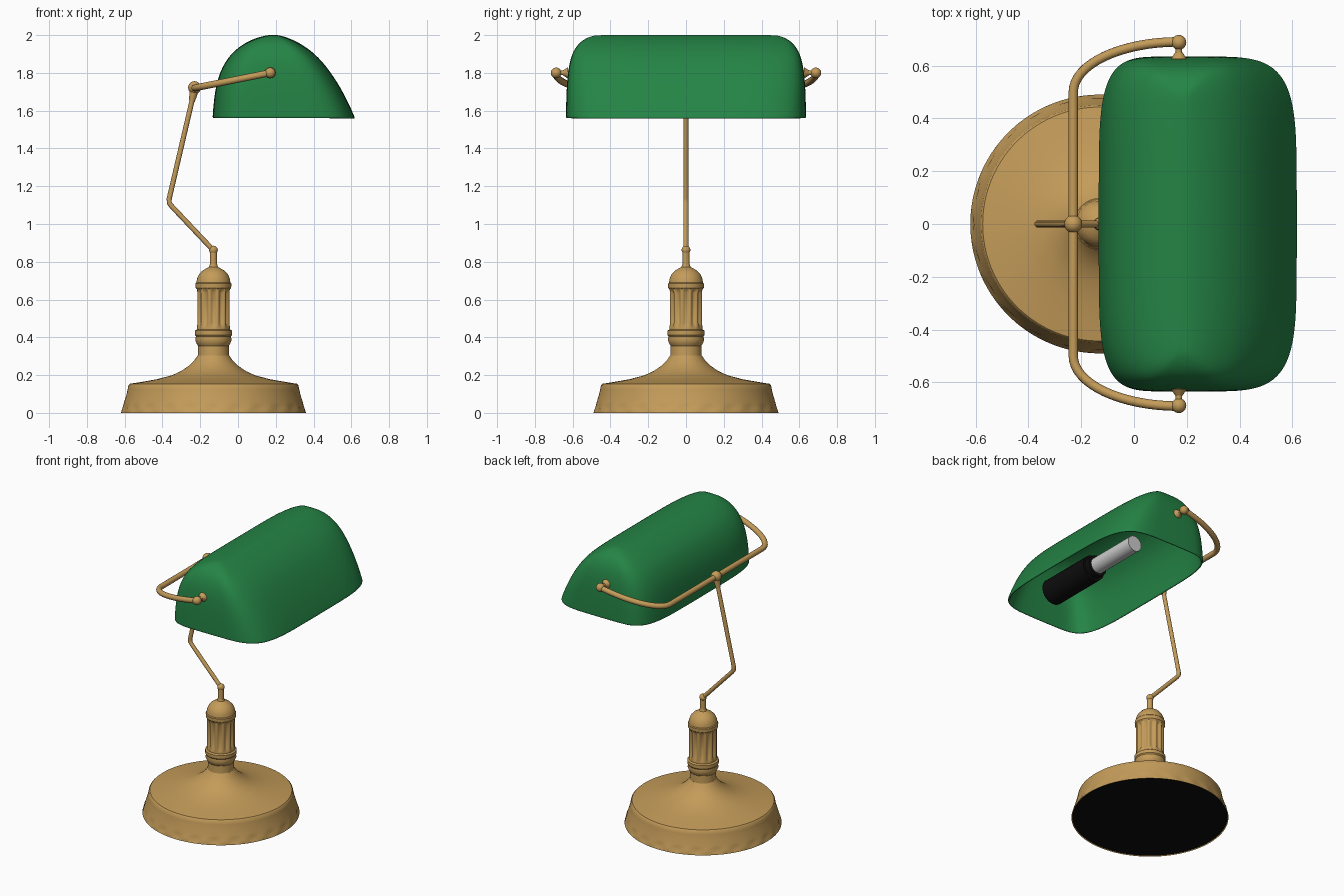
import bpy, bmesh, math
from mathutils import Vector

if "Cube" in bpy.data.objects:
    bpy.data.objects.remove(bpy.data.objects["Cube"])

AX = -0.13            # x of the base axis
PX, PZ = 0.17, 1.80   # shade pivot


def material(name, rgb):
    m = bpy.data.materials.new(name)
    m.diffuse_color = (*rgb, 1)
    m.use_nodes = True
    m.node_tree.nodes["Principled BSDF"].inputs["Base Color"].default_value = m.diffuse_color
    return m


BRASS = material("brass", (0.55, 0.33, 0.10))
GREEN = material("green_glass", (0.018, 0.23, 0.06))
BLACK = material("black", (0.004, 0.004, 0.004))


def finish(ob, mat, angle=35):
    if mat:
        ob.data.materials.append(mat)
    bpy.ops.object.select_all(action='DESELECT')
    ob.select_set(True)
    bpy.context.view_layer.objects.active = ob
    bpy.ops.object.shade_smooth_by_angle(angle=math.radians(angle))
    return ob


def mesh_object(name, verts, faces):
    me = bpy.data.meshes.new(name)
    me.from_pydata(verts, [], faces)
    ob = bpy.data.objects.new(name, me)
    bpy.context.collection.objects.link(ob)
    return ob


def skin(rows, n):
    # quads between stacked rings of n points
    return [(r * n + i, r * n + (i + 1) % n, (r + 1) * n + (i + 1) % n, (r + 1) * n + i)
            for r in range(rows - 1) for i in range(n)]


def lathe(name, profile, mat, n=144):
    # profile rows: radius, height, ripple depth, ripple count
    verts = []
    for r, z, depth, count in profile:
        for i in range(n):
            a = 2 * math.pi * i / n
            rr = r - depth * (0.5 + 0.5 * math.cos(count * a)) if depth else r
            verts.append((AX + rr * math.cos(a), rr * math.sin(a), z))
    faces = skin(len(profile), n)
    faces.append(tuple(range((len(profile) - 1) * n, len(profile) * n)))
    return finish(mesh_object(name, verts, faces), mat)


def tube(name, pts, radius, mat):
    cu = bpy.data.curves.new(name, 'CURVE')
    cu.dimensions = '3D'
    cu.bevel_depth = radius
    cu.bevel_resolution = 4
    cu.use_fill_caps = True
    sp = cu.splines.new('POLY')
    sp.points.add(len(pts) - 1)
    for p, co in zip(sp.points, pts):
        p.co = (*co, 1)
    ob = bpy.data.objects.new(name, cu)
    bpy.context.collection.objects.link(ob)
    bpy.ops.object.select_all(action='DESELECT')
    ob.select_set(True)
    bpy.context.view_layer.objects.active = ob
    bpy.ops.object.convert(target='MESH')
    return finish(bpy.context.object, mat, 50)


def ball(name, loc, r, mat):
    bpy.ops.mesh.primitive_uv_sphere_add(segments=24, ring_count=14, radius=r, location=loc)
    bpy.context.object.name = name
    return finish(bpy.context.object, mat)


def rod(name, a, b, r1, r2, mat):
    a, b = Vector(a), Vector(b)
    bpy.ops.mesh.primitive_cone_add(vertices=32, radius1=r1, radius2=r2, depth=(b - a).length,
                                    location=(a + b) / 2)
    ob = bpy.context.object
    ob.name = name
    ob.rotation_euler = (b - a).to_track_quat('Z', 'Y').to_euler()
    return finish(ob, mat)


# Base: scalloped skirt and sweeping top
lathe("base", [(0.49, 0, 0, 0), (0.489, 0.012, 0.004, 24), (0.486, 0.025, 0.009, 24),
               (0.479, 0.04, 0.002, 24), (0.472, 0.06, 0, 0), (0.461, 0.095, 0, 0),
               (0.454, 0.125, 0, 0), (0.45, 0.147, 0, 0), (0.443, 0.154, 0, 0),
               (0.38, 0.164, 0, 0), (0.30, 0.178, 0, 0), (0.22, 0.199, 0, 0),
               (0.17, 0.222, 0, 0), (0.13, 0.25, 0, 0), (0.10, 0.28, 0, 0),
               (0.083, 0.305, 0, 0)], BRASS)
lathe("base_underside", [(0.484, 0.004, 0, 0), (0.47, 0.006, 0, 0)], BLACK)
bpy.context.object.data.flip_normals()

# Column: collar, fluted shaft, domed cap
lathe("column", [(0.083, 0.30, 0, 0), (0.081, 0.355, 0, 0), (0.088, 0.365, 0, 0),
                 (0.096, 0.385, 0, 0), (0.093, 0.405, 0, 0), (0.098, 0.412, 0, 0),
                 (0.098, 0.435, 0, 0), (0.088, 0.442, 0, 0), (0.088, 0.455, 0, 0),
                 (0.088, 0.475, 0.014, 12), (0.088, 0.635, 0.014, 12),
                 (0.088, 0.655, 0, 0), (0.094, 0.662, 0, 0), (0.095, 0.685, 0, 0),
                 (0.09, 0.69, 0, 0), (0.087, 0.71, 0, 0), (0.077, 0.733, 0, 0),
                 (0.06, 0.752, 0, 0), (0.038, 0.765, 0, 0), (0.024, 0.772, 0, 0),
                 (0.02, 0.785, 0, 0)], BRASS)

# Bent arm with joints
rod("arm_socket", (AX, 0, 0.76), (AX, 0, 0.86), 0.02, 0.018, BRASS)
ball("arm_joint", (AX, 0, 0.862), 0.023, BRASS)
tube("arm", [(AX, 0, 0.86), (-0.352, 0, 1.095), (-0.364, 0, 1.112), (-0.364, 0, 1.135),
             (-0.23, 0, 1.71)], 0.0135, BRASS)
rod("arm_ferrule", (-0.244, 0, 1.65), (-0.232, 0, 1.71), 0.016, 0.024, BRASS)
ball("yoke_hub", (-0.23, 0, 1.722), 0.034, BRASS)

# Yoke: bowed rod around both ends of the shade
half = [(PX - 0.40 * math.cos(t), 0.5 + 0.19 * math.sin(t))
        for t in (k * math.pi / 32 for k in range(17))]
path = [(x, -y) for x, y in reversed(half)] + half
tube("yoke", [(x, y, 1.72 + (x + 0.23) * 0.2) for x, y in path], 0.018, BRASS)
for side, s in (("left", -1), ("right", 1)):
    ball("yoke_knob_" + side, (PX, 0.688 * s, PZ), 0.028, BRASS)
    rod("shade_pin_" + side, (PX, 0.60 * s, PZ), (PX, 0.69 * s, PZ), 0.012, 0.012, BRASS)
    rod("shade_washer_" + side, (PX, 0.625 * s, PZ), (PX, 0.65 * s, PZ), 0.03, 0.014, BRASS)

# Shade: stacked superellipse rings (z, x min, x max, y half)
RINGS = [(1.56, -0.135, 0.62, 0.636), (1.575, -0.134, 0.614, 0.636), (1.63, -0.13, 0.59, 0.635),
         (1.70, -0.122, 0.555, 0.633), (1.78, -0.105, 0.507, 0.628), (1.85, -0.073, 0.455, 0.618),
         (1.905, -0.033, 0.402, 0.602), (1.95, 0.022, 0.34, 0.575), (1.982, 0.085, 0.277, 0.535),
         (1.998, 0.145, 0.225, 0.49), (2.001, 0.175, 0.20, 0.46)]
N, E = 56, 2 / 5


def spow(v):
    return math.copysign(abs(v) ** E, v) if abs(v) > 1e-9 else 0.0


verts = []
for z, x0, x1, yh in RINGS:
    for i in range(N):
        a = 2 * math.pi * i / N
        c, s = spow(math.cos(a)), spow(math.sin(a))
        verts.append((0.187 + c * ((x1 - 0.187) if c > 0 else (0.187 - x0)), s * yh, z))
faces = skin(len(RINGS), N)
top = (len(RINGS) - 1) * N
for i in range(N // 2):
    f = [top + i, top + i + 1, top + (N - i - 1) % N, top + (N - i) % N]
    faces.append(tuple(dict.fromkeys(f)))
shade = mesh_object("shade", verts, faces)
sol = shade.modifiers.new("thickness", 'SOLIDIFY')
sol.thickness = 0.014
sol.offset = -1
sol.edge_crease_rim = 0.8
sub = shade.modifiers.new("smooth", 'SUBSURF')
sub.levels = sub.render_levels = 2
shade.data.materials.append(GREEN)
shade.data.polygons.foreach_set("use_smooth", [True] * len(shade.data.polygons))

# Lamp holder and bulb under the shade
rod("bulb_holder", (PX, -0.585, 1.77), (PX, -0.19, 1.77), 0.085, 0.085, BLACK)
rod("bulb_collar", (PX, -0.19, 1.77), (PX, -0.15, 1.77), 0.07, 0.07, BLACK)
rod("bulb", (PX, -0.16, 1.77), (PX, 0.21, 1.77), 0.053, 0.053, None)
